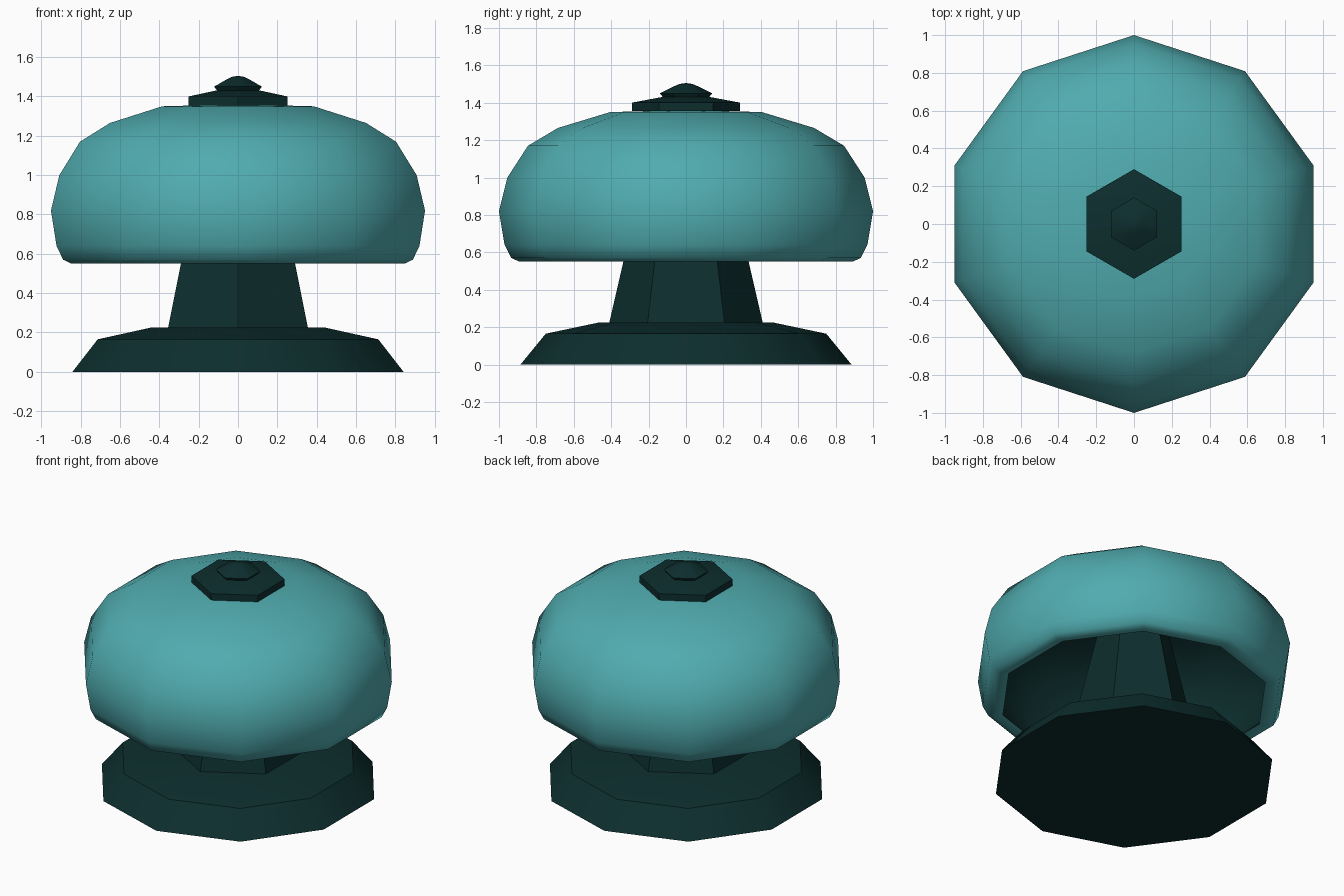
import bpy, bmesh
from math import pi, sin, cos, radians

if "Cube" in bpy.data.objects:
    bpy.data.objects.remove(bpy.data.objects["Cube"])


def material(name, rgb):
    m = bpy.data.materials.new(name)
    m.diffuse_color = (*rgb, 1)
    m.use_nodes = True
    m.node_tree.nodes["Principled BSDF"].inputs["Base Color"].default_value = m.diffuse_color
    return m


TEAL = material("teal", (0.08, 0.41, 0.43))
DARK = material("dark_teal", (0.004, 0.027, 0.027))


def lathe(name, profile, sides, mat, angle=30):
    """Revolve (radius, z) points, listed bottom to top on the outside; radius 0 closes at the axis."""
    bm = bmesh.new()
    rings = []
    for r, z in profile:
        if r == 0:
            rings.append([bm.verts.new((0, 0, z))] * sides)
        else:
            rings.append([bm.verts.new((r * cos(pi / 2 + 2 * pi * i / sides),
                                        r * sin(pi / 2 + 2 * pi * i / sides), z))
                          for i in range(sides)])
    for a, b in zip(rings, rings[1:]):
        for i in range(sides):
            j = (i + 1) % sides
            bm.faces.new(dict.fromkeys((a[i], a[j], b[j], b[i])))
    me = bpy.data.meshes.new(name)
    bm.to_mesh(me)
    bm.free()
    me.materials.append(mat)
    ob = bpy.data.objects.new(name, me)
    bpy.context.collection.objects.link(ob)
    bpy.ops.object.select_all(action='DESELECT')
    ob.select_set(True)
    bpy.context.view_layer.objects.active = ob
    bpy.ops.object.shade_smooth_by_angle(angle=radians(angle))
    return ob


# Stepped foot
lathe("base", [(0, 0), (0.885, 0), (0.75, 0.165), (0.465, 0.225), (0, 0.225)], 10, DARK)

# Tapered hexagonal stem reaching up inside the shade
lathe("stem", [(0, 0.21), (0.41, 0.225), (0.335, 0.55), (0.16, 1.3), (0, 1.3)], 6, DARK)

# Rounded shade: outer skin with its bottom lip
lathe("shade", [(0.84, 0.56), (0.89, 0.55), (0.935, 0.57), (0.97, 0.64), (1.0, 0.82),
                (0.955, 1.0), (0.845, 1.17), (0.685, 1.265), (0.405, 1.35), (0, 1.36)],
      10, TEAL, 50)

# Dark lining inside the shade
lathe("shade_lining", [(0, 1.31), (0.39, 1.30), (0.66, 1.22), (0.81, 1.13), (0.91, 0.98),
                       (0.95, 0.82), (0.92, 0.65), (0.84, 0.56)], 10, DARK, 50)

# Hexagonal cap and small knob on top
lathe("cap", [(0, 1.355), (0.29, 1.355), (0.29, 1.4), (0.13, 1.43), (0, 1.43)], 6, DARK)
lathe("finial", [(0, 1.42), (0.115, 1.42), (0.14, 1.45), (0.07, 1.485), (0.035, 1.5), (0, 1.505)],
      6, DARK)
